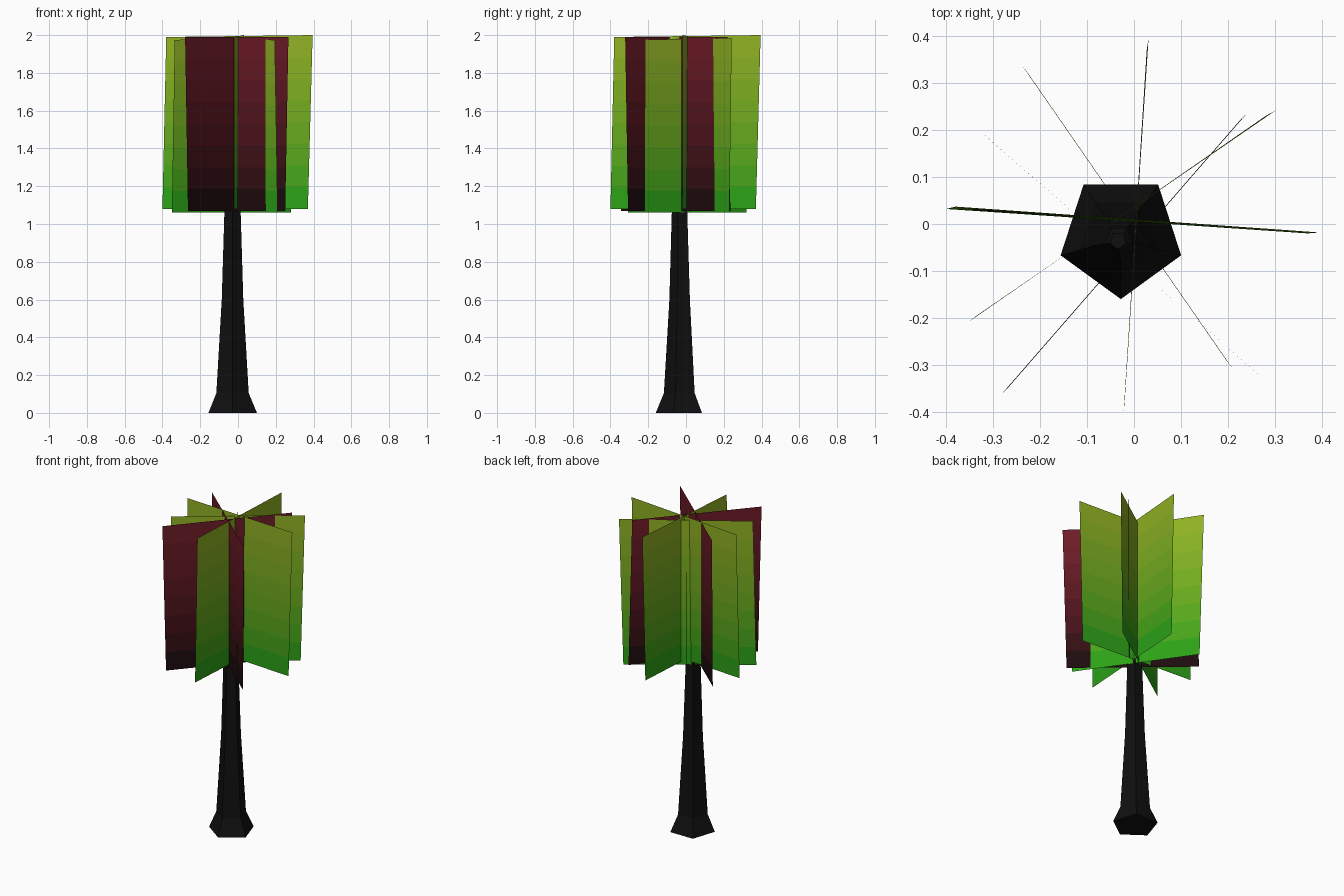
import bpy, bmesh, math
from mathutils import Vector

if "Cube" in bpy.data.objects:
    bpy.data.objects.remove(bpy.data.objects["Cube"])

BANDS = 8


def material(name, rgb):
    m = bpy.data.materials.new(name)
    m.diffuse_color = (*rgb, 1)
    m.use_nodes = True
    m.node_tree.nodes["Principled BSDF"].inputs["Base Color"].default_value = m.diffuse_color
    return m


def ramp(name, low, high):
    # one colour per band, fading from low to high
    a, b = Vector(low), Vector(high)
    return [material(f"{name}_{i}", a.lerp(b, (i + 0.5) / BANDS)) for i in range(BANDS)]


def finish(name, bm, mats):
    me = bpy.data.meshes.new(name)
    bm.to_mesh(me)
    bm.free()
    for m in mats:
        me.materials.append(m)
    ob = bpy.data.objects.new(name, me)
    bpy.context.collection.objects.link(ob)
    return ob


green = ramp("leaf_green", (0.008, 0.36, 0.008), (0.30, 0.45, 0.018))
maroon = ramp("leaf_maroon", (0.003, 0.003, 0.003), (0.17, 0.012, 0.022))
bark = material("bark", (0.005, 0.005, 0.005))

# five-sided trunk: (centre x, centre y, z, radius)
rings = [(-0.028, -0.025, 0, 0.135), (-0.029, -0.027, 0.105, 0.09),
         (-0.029, -0.028, 0.6, 0.06), (-0.029, -0.03, 1.07, 0.045),
         (-0.032, -0.033, 1.52, 0.03), (-0.034, -0.035, 1.54, 0.018)]
bm = bmesh.new()
loops = []
for cx, cy, z, r in rings:
    loops.append([bm.verts.new((cx + r * math.cos(math.radians(72 * i - 90)),
                                cy + r * math.sin(math.radians(72 * i - 90)), z))
                  for i in range(5)])
for lo, hi in zip(loops, loops[1:]):
    for i in range(5):
        j = (i + 1) % 5
        bm.faces.new((lo[i], lo[j], hi[j], hi[i]))
bm.faces.new(loops[0][::-1])
bm.faces.new(loops[-1])
finish("trunk", bm, [bark])


# upright leaf card between bottom edge and top edge, cut into colour bands
def leaf_card(name, b0, b1, t0, t1, mats):
    b0, b1, t0, t1 = map(Vector, (b0, b1, t0, t1))
    bm = bmesh.new()
    rows = [(bm.verts.new(b0.lerp(t0, i / BANDS)), bm.verts.new(b1.lerp(t1, i / BANDS)))
            for i in range(BANDS + 1)]
    for i in range(BANDS):
        (a, b), (c, d) = rows[i], rows[i + 1]
        bm.faces.new((a, b, d, c)).material_index = i
    finish(name, bm, mats)


leaf_card("leaf_card_side", (-0.40, 0.032, 1.08), (0.37, -0.02, 1.08),
          (-0.38, 0.037, 1.99), (0.395, -0.018, 2.0), green)
leaf_card("leaf_card_front", (-0.022, -0.40, 1.08), (0.027, 0.37, 1.08),
          (-0.02, -0.38, 1.99), (0.031, 0.395, 2.0), green)
leaf_card("leaf_card_diagonal_a", (-0.225, 0.32, 1.06), (0.21, -0.308, 1.06),
          (-0.24, 0.34, 1.985), (0.195, -0.288, 1.975), green)
leaf_card("leaf_card_diagonal_b", (-0.35, -0.207, 1.06), (0.28, 0.23, 1.06),
          (-0.335, -0.195, 1.975), (0.302, 0.242, 1.985), green)
leaf_card("red_card_a", (-0.265, -0.345, 1.07), (0.24, 0.235, 1.07),
          (-0.28, -0.36, 1.99), (0.225, 0.22, 1.99), maroon)
leaf_card("red_card_b", (-0.325, 0.195, 1.07), (0.25, -0.307, 1.07),
          (-0.311, 0.183, 1.99), (0.267, -0.322, 1.99), maroon)
